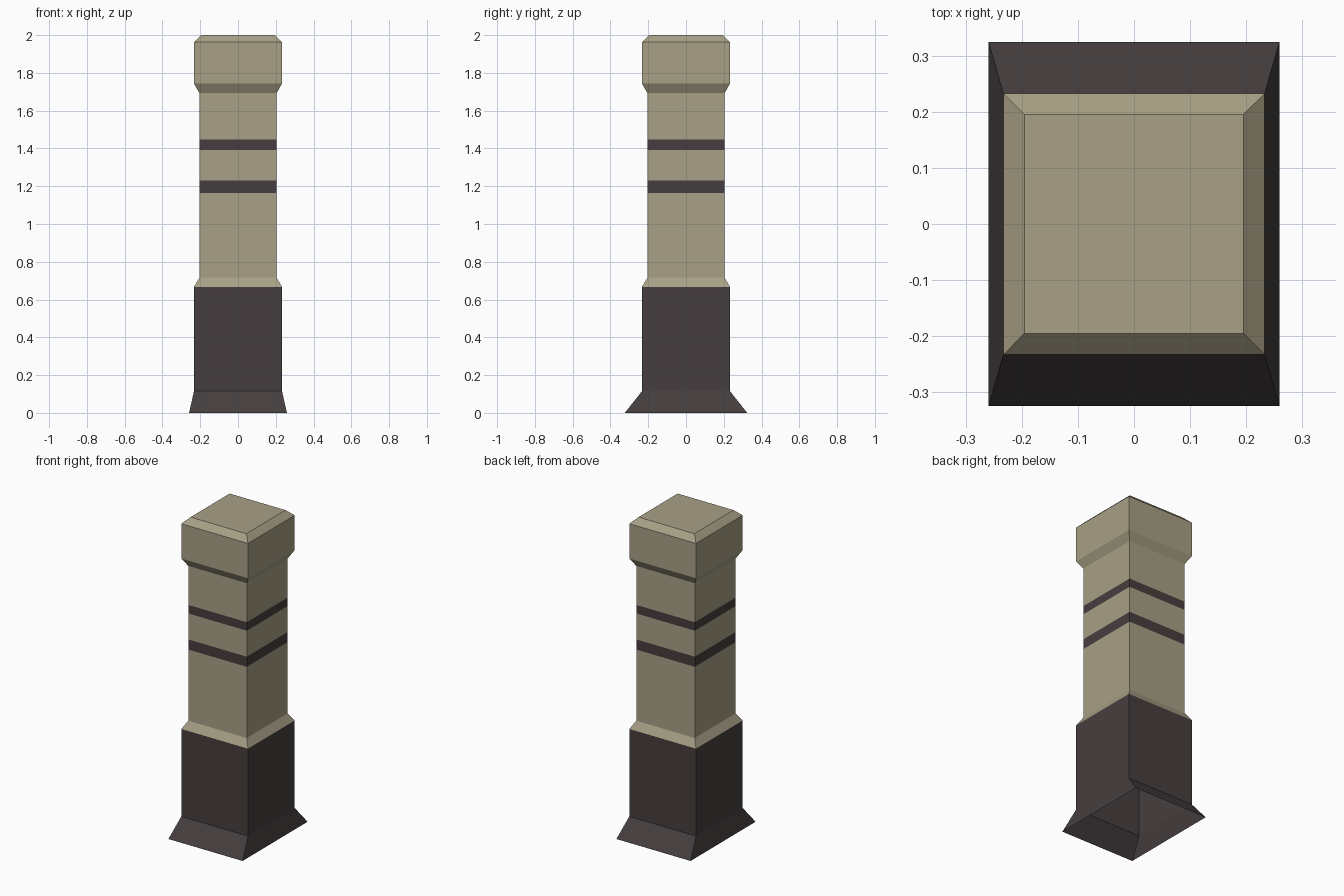
import bpy, bmesh

if "Cube" in bpy.data.objects:
    bpy.data.objects.remove(bpy.data.objects["Cube"])


def material(name, rgb):
    m = bpy.data.materials.new(name)
    m.diffuse_color = (*rgb, 1.0)
    m.use_nodes = True
    m.node_tree.nodes["Principled BSDF"].inputs["Base Color"].default_value = m.diffuse_color
    return m


stone = material("tan stone", (0.392, 0.352, 0.238))
dark = material("dark paint", (0.061, 0.048, 0.050))

# Rings of the post: height, half width in x, half depth in y,
# and the material index of the band that starts at this ring
rings = [
    (0.0, 0.259, 0.324, 1),     # flared foot
    (0.115, 0.233, 0.233, 1),   # plinth
    (0.667, 0.233, 0.233, 0),   # sloped ledge
    (0.716, 0.204, 0.204, 0),   # shaft
    (1.165, 0.204, 0.204, 1),   # lower stripe
    (1.229, 0.204, 0.204, 0),
    (1.393, 0.204, 0.204, 1),   # upper stripe
    (1.447, 0.204, 0.204, 0),
    (1.693, 0.204, 0.204, 0),   # flare under the head
    (1.743, 0.233, 0.233, 0),   # head
    (1.963, 0.233, 0.233, 0),   # top chamfer
    (2.0, 0.195, 0.195, 0),
]

bm = bmesh.new()
loops = []
for z, x, y, _ in rings:
    loops.append([bm.verts.new((sx * x, sy * y, z))
                  for sx, sy in ((-1, -1), (1, -1), (1, 1), (-1, 1))])

# Side bands between neighbouring rings
for ring, low, high in zip(rings, loops, loops[1:]):
    for i in range(4):
        j = (i + 1) % 4
        face = bm.faces.new((low[i], low[j], high[j], high[i]))
        face.material_index = ring[3]

# Flat top; the underside stays open and hollow
bm.faces.new(loops[-1])

mesh = bpy.data.meshes.new("post")
bm.to_mesh(mesh)
bm.free()
mesh.materials.append(stone)
mesh.materials.append(dark)
post = bpy.data.objects.new("post", mesh)
bpy.context.collection.objects.link(post)
